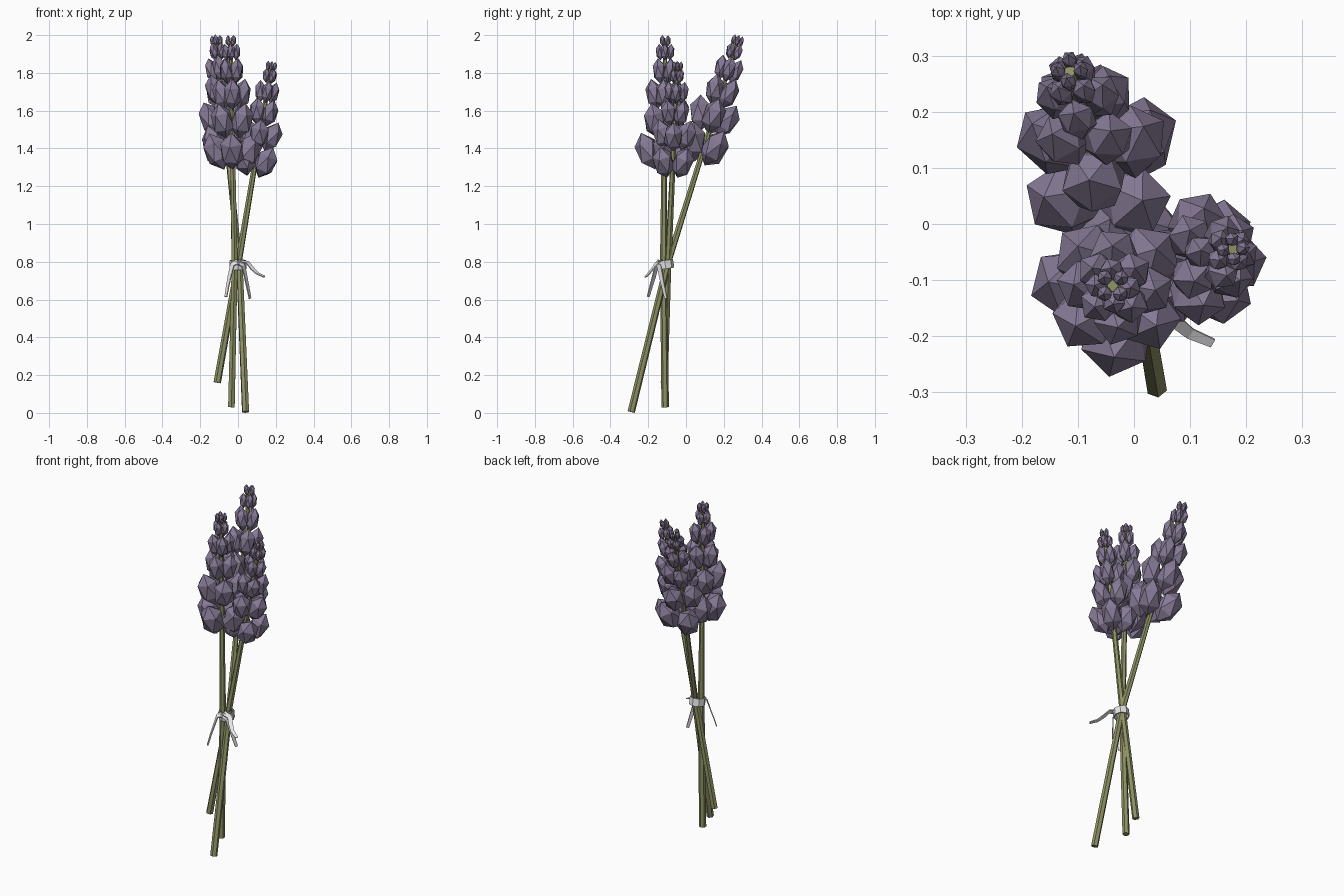
import bpy, bmesh, math, random
from mathutils import Vector, Matrix

random.seed(4)
cube = bpy.data.objects.get("Cube")
if cube:
    bpy.data.objects.remove(cube, do_unlink=True)


def make_material(name, rgb):
    mat = bpy.data.materials.new(name)
    mat.use_nodes = True
    color = (*rgb, 1.0)
    mat.diffuse_color = color
    mat.node_tree.nodes["Principled BSDF"].inputs["Base Color"].default_value = color
    return mat


lavender = make_material("dusty_purple", (0.24, 0.195, 0.305))
olive = make_material("olive_green", (0.275, 0.29, 0.13))
ribbon_white = make_material("ribbon_white", (0.8, 0.8, 0.8))


def finish(name, bm, mat):
    bmesh.ops.recalc_face_normals(bm, faces=bm.faces[:])
    mesh = bpy.data.meshes.new(name)
    bm.to_mesh(mesh)
    bm.free()
    mesh.materials.append(mat)
    obj = bpy.data.objects.new(name, mesh)
    bpy.context.collection.objects.link(obj)
    return obj


def add_stem(name, bottom, knot, tip):
    """Six-sided stalk that bends slightly where it is tied and thins to the tip."""
    bm = bmesh.new()
    for a, b, r1, r2 in ((bottom, knot, 0.02, 0.018), (knot, tip, 0.018, 0.011)):
        axis = b - a
        turn = axis.to_track_quat('Z', 'Y').to_matrix().to_4x4()
        bmesh.ops.create_cone(bm, cap_ends=True, segments=6, radius1=r1, radius2=r2,
                              depth=axis.length,
                              matrix=Matrix.Translation((a + b) / 2) @ turn)
    finish(name, bm, olive)


# Bud tiers: distance below tip, ring radius, bud half width, half height, outward lean
TIERS = [
    (0.00, 0.020, 0.015, 0.030, 0.05),
    (0.06, 0.028, 0.023, 0.044, 0.10),
    (0.16, 0.040, 0.036, 0.068, 0.15),
    (0.285, 0.055, 0.048, 0.084, 0.22),
    (0.425, 0.072, 0.062, 0.097, 0.30),
    (0.585, 0.085, 0.068, 0.104, 0.40),
]


def add_flower_head(name, knot, tip, size, phase):
    """Staggered rings of four faceted buds that shrink toward the tip."""
    axis = (tip - knot).normalized()
    side = axis.cross(Vector((0, 1, 0))).normalized()
    front = axis.cross(side)
    bm = bmesh.new()
    for tier, (drop, ring, width, height, lean) in enumerate(reversed(TIERS)):
        center = tip - axis * drop * size
        for i in range(4):
            angle = phase + tier * math.pi / 4 + i * math.pi / 2 + random.uniform(-0.1, 0.1)
            out = side * math.cos(angle) + front * math.sin(angle)
            turn = (axis + out * lean).to_track_quat('Z', 'Y').to_matrix().to_4x4()
            place = Matrix.Translation(center + out * ring * size)
            scale = Matrix.Diagonal((width * size, width * size, height * size, 1))
            spin = Matrix.Rotation(random.uniform(0, math.tau), 4, 'Z')
            bmesh.ops.create_icosphere(bm, subdivisions=1, radius=1,
                                       matrix=place @ turn @ scale @ spin)
    finish(name, bm, lavender)


# Three crossing stalks: bottom, tied point, tip, head size, lowest ring angle
SPRIGS = [
    ("back", (0.04, -0.29, 0.005), (0.008, -0.1, 0.78), (-0.115, 0.272, 1.97), 1.0, math.pi / 4),
    ("front", (-0.035, -0.11, 0.03), (-0.018, -0.12, 0.78), (-0.038, -0.11, 1.97), 1.0, 0),
    ("left", (-0.11, -0.115, 0.16), (0.0, -0.095, 0.78), (0.176, -0.045, 1.835), 0.87,
     math.pi / 4),
]
for label, *points, size, phase in SPRIGS:
    bottom, knot, tip = map(Vector, points)
    add_stem(label + "_stem", bottom, knot, tip)
    add_flower_head(label + "_flower_head", knot, tip, size, phase)


def thicken(obj, amount):
    mod = obj.modifiers.new("thickness", 'SOLIDIFY')
    mod.thickness = amount
    mod.offset = 0


# Ribbon band around the crossing
bm = bmesh.new()
bmesh.ops.create_cone(bm, cap_ends=False, segments=8, radius1=1, radius2=1, depth=0.045,
                      matrix=Matrix.Translation((0.0, -0.11, 0.785))
                      @ Matrix.Rotation(0.15, 4, 'X') @ Matrix.Diagonal((0.042, 0.042, 1, 1)))
thicken(finish("ribbon_band", bm, ribbon_white), 0.006)


def add_tail(name, points, width, facing):
    """Tapering flat strip along a path, its broad side turned to the facing direction."""
    points = [Vector(p) for p in points]
    bm = bmesh.new()
    rows = []
    for i, p in enumerate(points):
        along = points[min(i + 1, len(points) - 1)] - points[max(i - 1, 0)]
        across = along.cross(Vector(facing)).normalized()
        half = across * width * (1 - 0.5 * i / (len(points) - 1)) / 2
        rows.append((bm.verts.new(p - half), bm.verts.new(p + half)))
    for (a, b), (c, d) in zip(rows, rows[1:]):
        bm.faces.new((a, b, d, c))
    thicken(finish(name, bm, ribbon_white), 0.006)


# Loose ribbon ends
add_tail("ribbon_tail_right", [(0.0, -0.153, 0.8), (-0.03, -0.155, 0.785), (-0.045, -0.17, 0.72),
                               (-0.055, -0.185, 0.67), (-0.064, -0.2, 0.615)],
         0.032, (-0.7, -0.7, 0))
add_tail("ribbon_tail_middle", [(0.0, -0.153, 0.8), (0.028, -0.143, 0.78),
                                (0.047, -0.125, 0.69), (0.064, -0.106, 0.605)],
         0.032, (0.8, -0.6, 0))
add_tail("ribbon_tail_left", [(0.0, -0.14, 0.805), (0.05, -0.15, 0.797), (0.075, -0.175, 0.765),
                              (0.1, -0.195, 0.74), (0.14, -0.212, 0.72)],
         0.032, (0, -0.3, 1))
